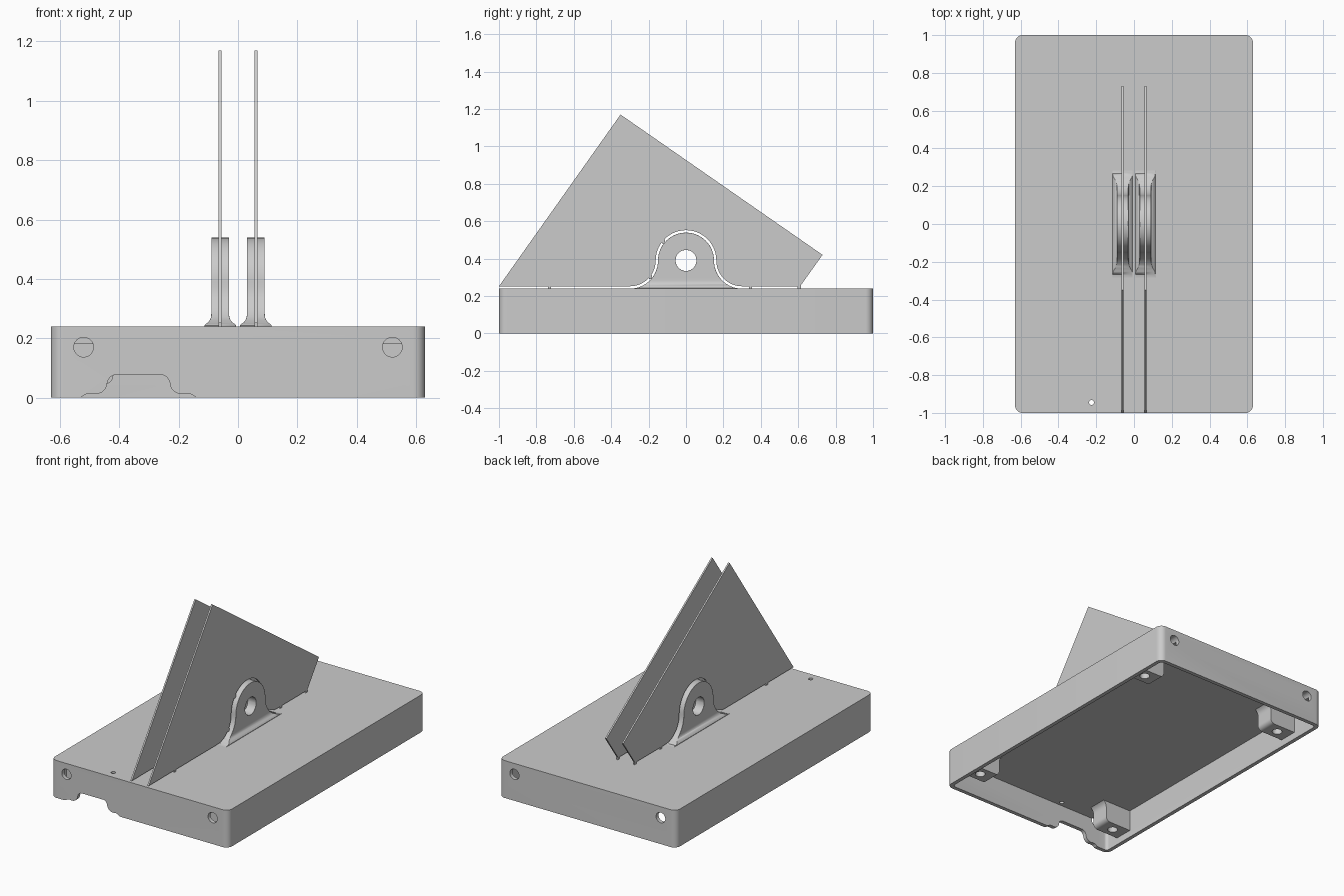
import bpy, bmesh, math
from mathutils import Vector, Matrix

cube = bpy.data.objects.get("Cube")
if cube:
    bpy.data.objects.remove(cube, do_unlink=True)

grey = bpy.data.materials.new("plain grey")
grey.use_nodes = True
COLOUR = (0.6, 0.6, 0.6, 1)
grey.diffuse_color = COLOUR
grey.node_tree.nodes["Principled BSDF"].inputs["Base Color"].default_value = COLOUR


def finish(name, bm):
    bmesh.ops.recalc_face_normals(bm, faces=bm.faces)
    mesh = bpy.data.meshes.new(name)
    bm.to_mesh(mesh)
    bm.free()
    mesh.materials.append(grey)
    ob = bpy.data.objects.new(name, mesh)
    bpy.context.collection.objects.link(ob)
    return ob


def box(name, lo, hi, corner=0):
    """Box between two corners, optionally with rounded upright edges."""
    bm = bmesh.new()
    bmesh.ops.create_cube(bm, size=1)
    for v in bm.verts:
        v.co = Vector([a + (b - a) * (c + 0.5) for a, b, c in zip(lo, hi, v.co)])
    if corner:
        upright = [e for e in bm.edges if abs(e.verts[0].co.z - e.verts[1].co.z) > 0.01]
        bmesh.ops.bevel(bm, geom=upright, offset=corner, segments=8,
                        profile=0.5, affect='EDGES')
    return finish(name, bm)


def rod(name, centre, radius, length, axis):
    bm = bmesh.new()
    bmesh.ops.create_cone(bm, cap_ends=True, segments=32, radius1=radius,
                          radius2=radius, depth=length)
    turn = Vector((0, 0, 1)).rotation_difference(Vector(axis)).to_matrix().to_4x4()
    bmesh.ops.transform(bm, matrix=Matrix.Translation(centre) @ turn, verts=bm.verts)
    return finish(name, bm)


def extrude(name, points, step):
    """Closed outline swept along a straight step."""
    bm = bmesh.new()
    face = bm.faces.new([bm.verts.new(p) for p in points])
    new = bmesh.ops.extrude_face_region(bm, geom=[face])["geom"]
    bmesh.ops.translate(bm, vec=step, verts=[g for g in new if isinstance(g, bmesh.types.BMVert)])
    return finish(name, bm)


def activate(ob):
    bpy.ops.object.select_all(action='DESELECT')
    ob.select_set(True)
    bpy.context.view_layer.objects.active = ob


def combine(ob, tool, operation='DIFFERENCE'):
    mod = ob.modifiers.new("combine", 'BOOLEAN')
    mod.operation, mod.object, mod.solver = operation, tool, 'EXACT'
    activate(ob)
    bpy.ops.object.modifier_apply(modifier=mod.name)
    bpy.data.objects.remove(tool, do_unlink=True)


def smooth(ob):
    activate(ob)
    bpy.ops.object.shade_smooth_by_angle(angle=math.radians(32))


def arc(cy, cz, r, start, end, n=14):
    return [(cy + r * math.cos(math.radians(start + (end - start) * i / n)),
             cz + r * math.sin(math.radians(start + (end - start) * i / n)))
            for i in range(n + 1)]


TOP, ROOF = 0.24, 0.18
HOLE_X, PIVOT_Z, R = 0.52, 0.39, 0.15

# Hollow tray, open underneath
base = box("base_shell", (-0.63, -1, 0), (0.63, 1, TOP), 0.04)
combine(base, box("cavity", (-0.605, -0.975, -0.1), (0.605, 0.975, ROOF), 0.02))

# Four mounting blocks with a flared inner side
for sx in (-1, 1):
    for y in (-0.82, 0.72):
        outline = [(0.615, 0.045), (0.45, 0.045)]
        outline += arc(0.45, 0.075, 0.03, 270, 180, 6)[1:]
        outline += arc(0.37, 0.14, 0.05, 0, 90, 6)
        outline += [(0.37, 0.2), (0.615, 0.2)]
        block = extrude("mounting_block", [(sx * x, y - 0.06, z) for x, z in outline], (0, 0.12, 0))
        combine(base, block, 'UNION')
        combine(base, rod("screw_hole", (sx * HOLE_X, y, 0.06), 0.03, 0.14, (0, 0, 1)))

# Round holes in both end walls, and the small hole through the top
for sx in (-1, 1):
    for sy in (-1, 1):
        combine(base, rod("end_hole", (sx * HOLE_X, sy, 0.17), 0.033, 0.2, (0, 1, 0)))
combine(base, rod("pin_hole", (-0.225, -0.945, 0.2), 0.013, 0.2, (0, 0, 1)))

# Cable notch in the front wall
half = [(0.2, -0.05), (0.2, 0.0)] + arc(0.165, -0.02, 0.034, 40, 90, 4)
half += arc(0.145, 0.052, 0.04, 270, 180, 6) + arc(0.075, 0.047, 0.03, 0, 90, 6)
notch = half + [(-x, z) for x, z in reversed(half)]
combine(base, extrude("notch", [(x - 0.335, -1.1, z) for x, z in notch], (0, 0.16, 0)))
smooth(base)


# Bell outline, from the rear foot over the rounded top to the front foot
def bell(gap):
    side = arc(0.3, PIVOT_Z, R - gap, 270, 180) + arc(0, PIVOT_Z, R + gap, 0, 90)[1:]
    return side + [(-y, z) for y, z in reversed(side[:-1])]


def flare(z):
    """Half thickness of a lug, widening into the base."""
    d = max(0, TOP + 0.04 - z)
    return 0.03 + 0.035 - math.sqrt(max(0, 0.035 ** 2 - min(d, 0.033) ** 2))


def make_lug(name, cx):
    bm = bmesh.new()
    points = bell(0)
    half_count = len(points) // 2
    left, right = [[bm.verts.new((cx + s * flare(z), y, z - 0.001)) for y, z in points] for s in (-1, 1)]
    count = len(points)
    for i in range(count - 1):
        bm.faces.new((left[i], left[i + 1], right[i + 1], right[i]))
    bm.faces.new((left[0], right[0], right[-1], left[-1]))
    for rim in (left, right):
        for i in range(half_count):
            ring = [rim[i], rim[i + 1], rim[count - 2 - i], rim[count - 1 - i]]
            bm.faces.new(list(dict.fromkeys(ring)))
    lug = finish(name, bm)
    combine(lug, rod("pivot_hole", (cx, 0, PIVOT_Z), 0.056, 0.3, (1, 0, 0)))
    bevel = lug.modifiers.new("soft edge", 'BEVEL')
    bevel.width, bevel.segments = 0.007, 2
    bevel.limit_method, bevel.angle_limit = 'ANGLE', math.radians(60)
    smooth(lug)


def make_plate(name, cx):
    gap = 0.012
    outline = [(-1, TOP + gap), (-0.35, 1.17), (0.73, 0.42), (0.61, TOP + gap)] + bell(gap)
    extrude(name, [(cx - 0.005, y, z) for y, z in outline], (0.01, 0, 0))


for side, cx in (("left", 0.06), ("right", -0.06)):
    make_lug(side + "_pivot_lug", cx)
    make_plate(side + "_plate", cx)
    # Small breakaway tabs bridging the gap
    for i, (y, z) in enumerate([(-0.73, 0.246), (0.345, 0.246), (0.605, 0.246),
                                (-0.19, 0.302), (-0.12, 0.491)]):
        box(f"{side}_tab_{i + 1}", (cx - 0.005, y - 0.009, z - 0.01),
            (cx + 0.005, y + 0.009, z + 0.01))
